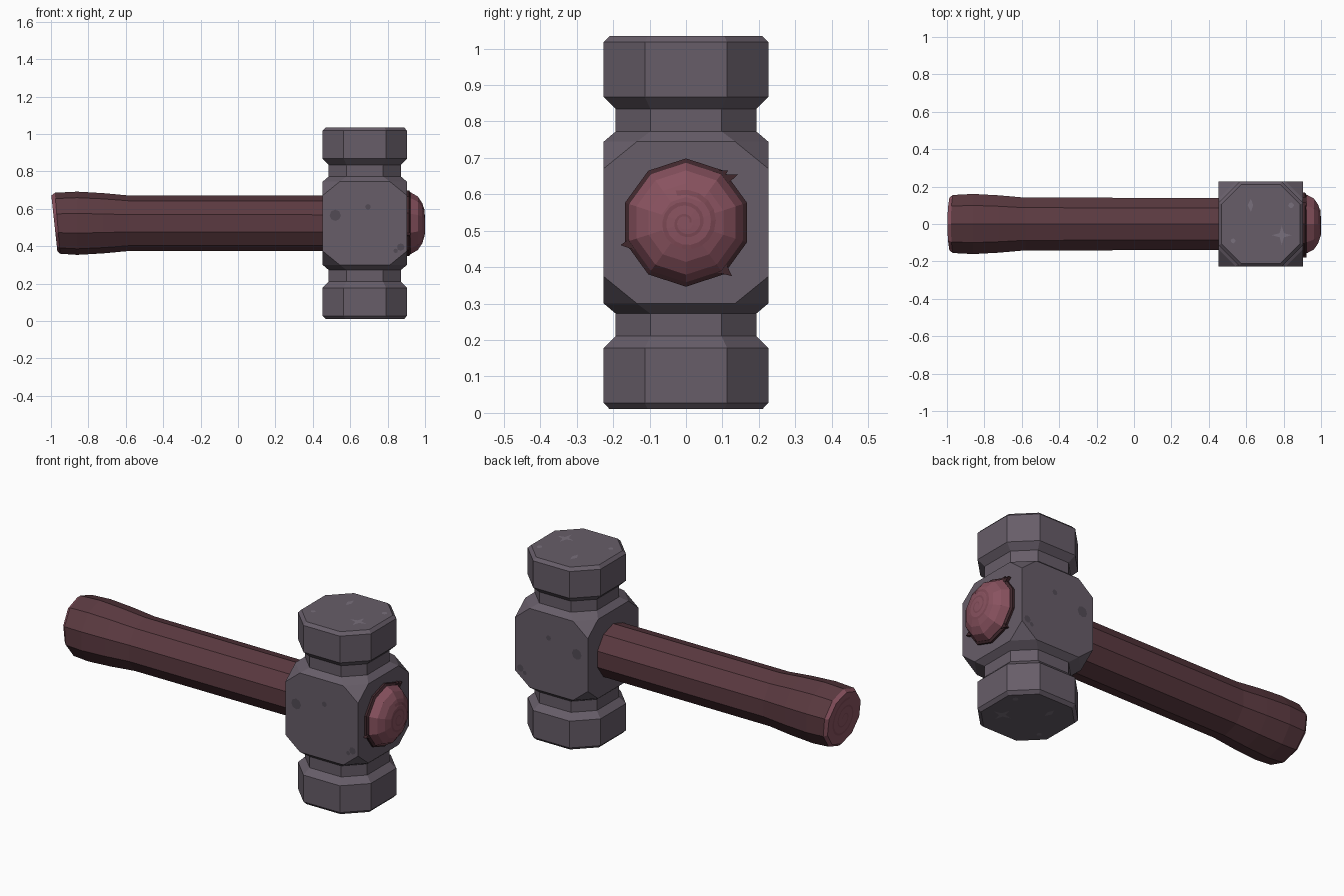
import bpy, bmesh
from math import sin, cos, pi
from mathutils import Vector

if "Cube" in bpy.data.objects:
    bpy.data.objects.remove(bpy.data.objects["Cube"])

CX, CZ = 0.678, 0.5225   # head centre in x, handle axis height


def material(name, rgb):
    m = bpy.data.materials.new(name)
    m.diffuse_color = (*rgb, 1)
    m.use_nodes = True
    m.node_tree.nodes["Principled BSDF"].inputs["Base Color"].default_value = m.diffuse_color
    return m


stone = material("stone", (0.135, 0.11, 0.14))
stone_dark = material("stone_dark", (0.085, 0.07, 0.09))
stone_light = material("stone_light", (0.19, 0.16, 0.20))
wood = material("wood", (0.105, 0.042, 0.052))
bark = material("bark", (0.05, 0.02, 0.025))
cut_wood = material("cut_wood", (0.25, 0.085, 0.115))
grain = material("grain", (0.20, 0.065, 0.088))


def finish(name, bm, *mats):
    mesh = bpy.data.meshes.new(name)
    bm.to_mesh(mesh)
    bm.free()
    ob = bpy.data.objects.new(name, mesh)
    bpy.context.collection.objects.link(ob)
    for m in mats:
        mesh.materials.append(m)
    return ob


def loft(name, rings, *mats, cap_mats=(0, 0), band_mats=None):
    """Skin a list of equal-length point rings and close both ends."""
    bm = bmesh.new()
    vr = [[bm.verts.new(p) for p in ring] for ring in rings]
    n = len(rings[0])
    for k, (a, b) in enumerate(zip(vr, vr[1:])):
        for i in range(n):
            j = (i + 1) % n
            f = bm.faces.new((a[i], a[j], b[j], b[i]))
            f.material_index = band_mats[k] if band_mats else 0
    bm.faces.new(vr[0][::-1]).material_index = cap_mats[0]
    bm.faces.new(vr[-1]).material_index = cap_mats[1]
    bmesh.ops.remove_doubles(bm, verts=bm.verts, dist=0.0005)
    bmesh.ops.recalc_face_normals(bm, faces=bm.faces)
    return finish(name, bm, *mats)


def octagon(z, h, f):
    pts = [(h, -f), (h, f), (f, h), (-f, h), (-h, f), (-h, -f), (-f, -h), (f, -h)]
    return [(CX + x, y, z) for x, y in pts]


def decagon(x, r, slant=0.0, dz=0.0):
    ring = []
    for i in range(10):
        a = i * pi / 5
        ring.append((x - slant * cos(a), r * sin(a), CZ + dz + r * cos(a)))
    return ring


def patch(name, outlines, mat):
    """Thin painted marks: each outline is one flat face."""
    bm = bmesh.new()
    for pts in outlines:
        bm.faces.new([bm.verts.new(p) for p in pts])
    return finish(name, bm, mat)


# Head: upper half profile (height from centre, half width, flat half width), mirrored
half = [(0.148, 0.226, 0.226), (0.222, 0.226, 0.135), (0.25, 0.193, 0.098),
        (0.312, 0.193, 0.098), (0.345, 0.226, 0.113), (0.495, 0.226, 0.113),
        (0.512, 0.210, 0.105)]
profile = [(-d, h, f) for d, h, f in reversed(half)] + half
loft("hammer_head", [octagon(CZ + d, h, f) for d, h, f in profile], stone)

# Handle with flared grip and slanted cut end
grip = [(-0.982, 0.148, 0.016, 0), (-0.965, 0.163, 0.014, 0), (-0.86, 0.169, 0, 0),
        (-0.72, 0.161, 0, 0), (-0.58, 0.148, 0, 0), (0.50, 0.147, 0, 0)]
loft("handle", [decagon(*g) for g in grip], wood, cut_wood,
     cap_mats=(1, 0), band_mats=[1, 0, 0, 0, 0])

# Splintered bark rim and domed handle tip poking out of the head
loft("tip_rim", [decagon(0.88, 0.176), decagon(0.915, 0.176), decagon(0.925, 0.160)], bark)
loft("handle_tip", [decagon(0.89, 0.162), decagon(0.925, 0.164), decagon(0.962, 0.143),
                    decagon(0.985, 0.108), decagon(0.997, 0.07), decagon(1.0, 0.02)],
     cut_wood)

# Splinters: small wedges around the rim (angle from +y, lean, length)
for i, (a, lean, size) in enumerate([(0.87, -0.25, 0.195), (0.99, -0.2, 0.184),
                                     (-2.75, -0.12, 0.19), (-0.92, 0.12, 0.194)]):
    tri = [(a - 0.12, 0.158), (a + 0.12, 0.158), (a + lean * 0.5, size)]
    loft(f"splinter_{i + 1}",
         [[(x, r * cos(t), CZ + r * sin(t)) for t, r in tri] for x in (0.89, 0.922)], bark)


# Growth-ring spirals on both ends
def spiral(name, place, r0, turns=2.3, steps=40):
    def pt(k, w):
        t = k / steps
        a, r = t * turns * 2 * pi, 0.012 + (r0 - 0.012) * t + w * (0.4 + 0.6 * t)
        return place(r * cos(a), r * sin(a))
    patch(name, [[pt(k, -0.007), pt(k + 1, -0.007), pt(k + 1, 0.007), pt(k, 0.007)]
                 for k in range(steps)], grain)


def dome_x(r):
    pts = [(0, 1.0), (0.02, 1.0), (0.07, 0.997), (0.108, 0.985), (0.143, 0.962)]
    for (ra, xa), (rb, xb) in zip(pts, pts[1:]):
        if r <= rb:
            return xa + (xb - xa) * (r - ra) / (rb - ra)
    return 0.96


spiral("tip_spiral", lambda y, z: (dome_x(Vector((y, z)).length) + 0.001, y, CZ + z), 0.085)
spiral("grip_spiral", lambda y, z: (-0.983 - 0.108 * z, y, CZ + z), 0.11)

# Dark pits on the front and back of the head
pits = []
for side in (-1, 1):
    for x, z, r in [(0.52, 0.565, 0.03), (0.695, 0.61, 0.015), (0.87, 0.395, 0.02),
                    (0.843, 0.375, 0.012)]:
        pits.append([(x + r * cos(k * pi / 4), side * 0.227, z + r * sin(k * pi / 4))
                     for k in range(8)])
patch("head_pits", pits, stone_dark)

# Light star and chip scratches on both striking faces
scratches = []
for z in (CZ + 0.513, CZ - 0.513):
    for x, y, r, q, n in [(0.79, -0.06, 0.052, 0.016, 8), (0.625, 0.10, 0.035, 0.012, 4),
                          (0.84, 0.10, 0.016, 0.014, 8), (0.53, -0.09, 0.014, 0.012, 8)]:
        scratches.append([(x + (q if k % 2 else r) * cos(k * 2 * pi / n + pi / 2),
                           y + (q if k % 2 else r) * sin(k * 2 * pi / n + pi / 2), z)
                          for k in range(n)] if n == 8 else
                         [(x, y + r, z), (x - q * 1.5, y, z), (x, y - r, z), (x + q, y, z)])
patch("striking_face_scratches", scratches, stone_light)
